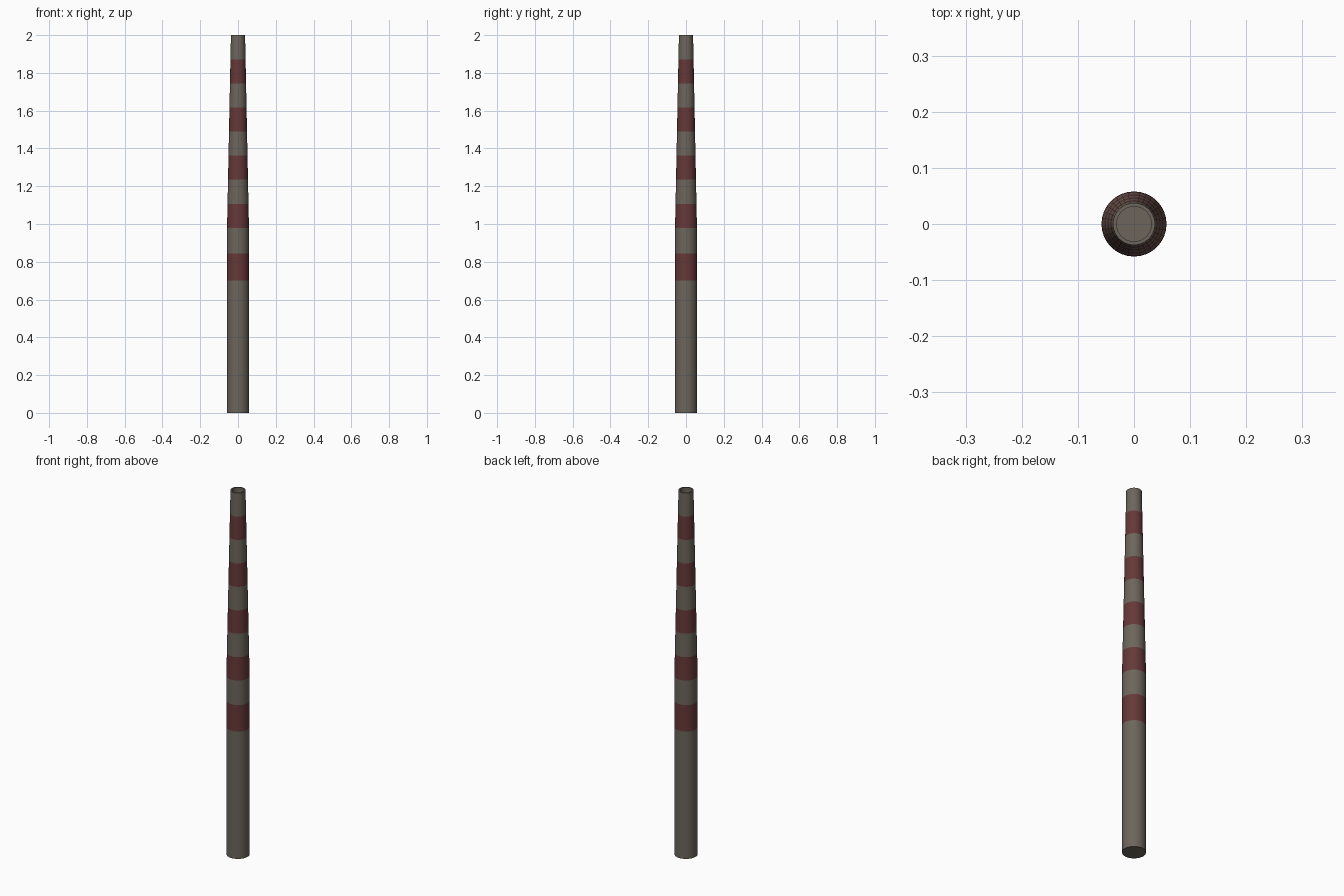
import bpy, bmesh, math

if "Cube" in bpy.data.objects:
    bpy.data.objects.remove(bpy.data.objects["Cube"])

SEG = 32
R_BASE, R_TOP, R_BORE = 0.058, 0.0375, 0.031
TAPER_START, HEIGHT, BORE_DEPTH = 0.98, 2.0, 0.04


def material(name, color):
    m = bpy.data.materials.new(name)
    m.diffuse_color = color
    m.use_nodes = True
    m.node_tree.nodes["Principled BSDF"].inputs["Base Color"].default_value = m.diffuse_color
    return m


grey = material("concrete", (0.15, 0.13, 0.105, 1))
red = material("red_paint", (0.13, 0.04, 0.038, 1))


def radius(z):
    t = max(0.0, (z - TAPER_START) / (HEIGHT - TAPER_START))
    return R_BASE + (R_TOP - R_BASE) * t


# Band heights, alternating grey and red from the ground up
levels = [0, 0.7, 0.845, 0.98, 1.107, 1.235, 1.362, 1.49, 1.617, 1.745, 1.872, 2.0]
profile = [(radius(z), z) for z in levels]
# Rim and recessed flue
profile += [(R_BORE, HEIGHT), (R_BORE, HEIGHT - BORE_DEPTH)]

bm = bmesh.new()
rings = []
for r, z in profile:
    rings.append([bm.verts.new((r * math.cos(2 * math.pi * i / SEG),
                                r * math.sin(2 * math.pi * i / SEG), z))
                  for i in range(SEG)])

for k in range(len(rings) - 1):
    a, b = rings[k], rings[k + 1]
    for i in range(SEG):
        j = (i + 1) % SEG
        f = bm.faces.new((a[i], a[j], b[j], b[i]))
        f.material_index = k % 2 if k < len(levels) - 1 else 0

# Base cap and flue floor
bm.faces.new(rings[0][::-1])
bm.faces.new(rings[-1])

mesh = bpy.data.meshes.new("chimney_stack")
bm.to_mesh(mesh)
bm.free()
mesh.materials.append(grey)
mesh.materials.append(red)
obj = bpy.data.objects.new("chimney_stack", mesh)
bpy.context.collection.objects.link(obj)

bpy.context.view_layer.objects.active = obj
obj.select_set(True)
bpy.ops.object.shade_smooth_by_angle(angle=math.radians(30))
